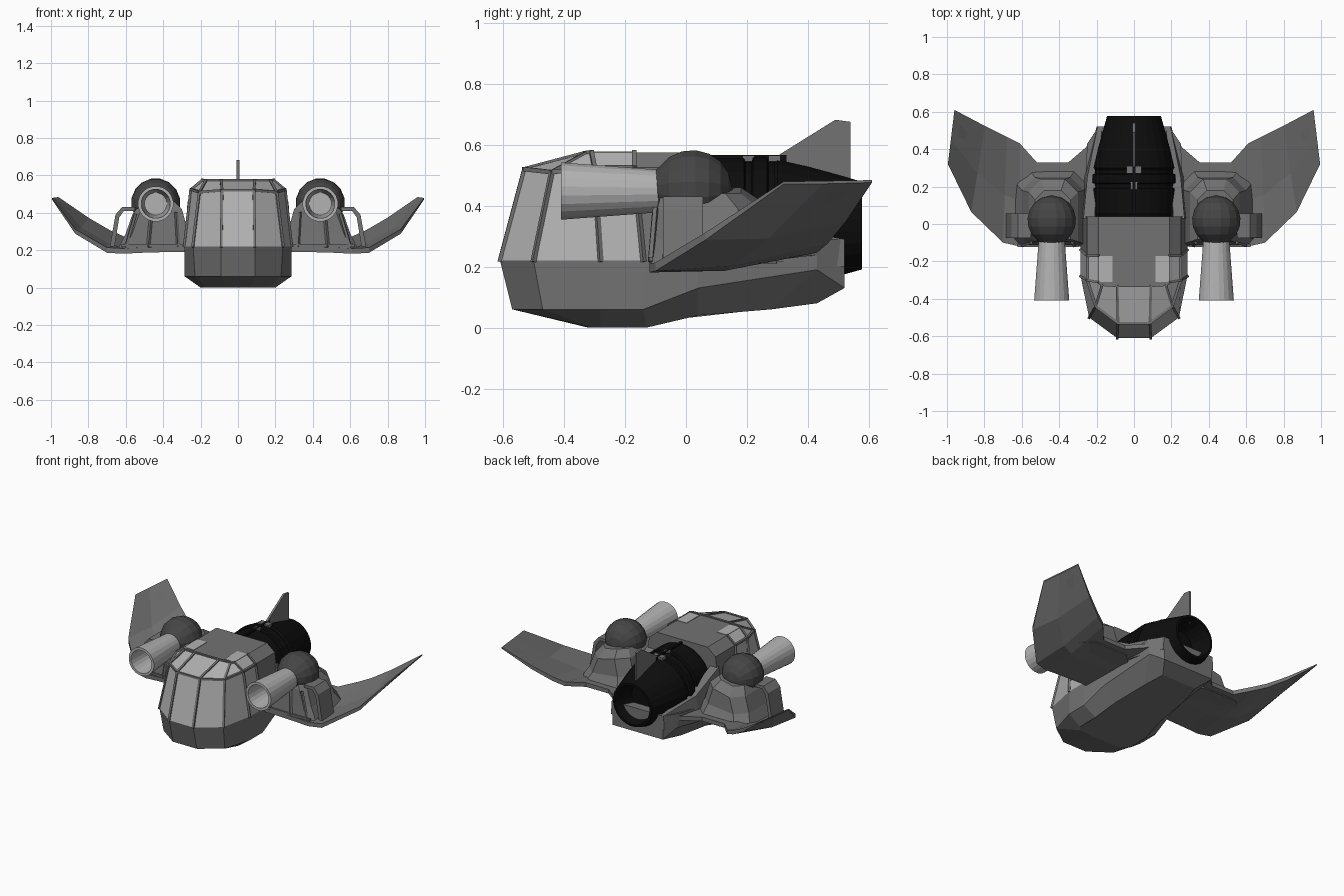
import bpy, bmesh, math
from mathutils import Vector

if "Cube" in bpy.data.objects:
    bpy.data.objects.remove(bpy.data.objects["Cube"])


def material(name, v):
    m = bpy.data.materials.new(name)
    m.diffuse_color = (v, v, v, 1)
    m.use_nodes = True
    m.node_tree.nodes["Principled BSDF"].inputs["Base Color"].default_value = m.diffuse_color
    return m


BODY, DARK = material("body_grey", 0.17), material("dark_grey", 0.06)
BLACK, PALE = material("engine_black", 0.004), material("pale_grey", 0.45)


def finish(name, bm, mats, mirror=False):
    bmesh.ops.remove_doubles(bm, verts=bm.verts, dist=1e-5)
    bmesh.ops.recalc_face_normals(bm, faces=bm.faces)
    me = bpy.data.meshes.new(name)
    bm.to_mesh(me)
    bm.free()
    ob = bpy.data.objects.new(name, me)
    bpy.context.collection.objects.link(ob)
    for m in mats:
        me.materials.append(m)
    if mirror:
        ob.modifiers.new("mirror", 'MIRROR')
    return ob


def loft(name, rows, mats, symmetric=False, mirror=False, pick=None, caps=True):
    """Skin closed rings; symmetric rows are right halves, reflected here."""
    bm = bmesh.new()
    if symmetric:
        rows = [list(r) + [(-x, y, z) for x, y, z in reversed(r)] for r in rows]
    rings = [[bm.verts.new(p) for p in r] for r in rows]
    n = len(rings[0])
    for i, (a, b) in enumerate(zip(rings, rings[1:])):
        for j in range(n):
            k = (j + 1) % n
            f = bm.faces.new((a[j], a[k], b[k], b[j]))
            if pick:
                f.material_index = pick(i, j if j < n // 2 else n - 2 - j)
    if caps:
        bm.faces.new(rings[0])
        bm.faces.new(rings[-1])
    return finish(name, bm, mats, mirror)


def lathe(name, profile, cx, cz, n, mats, mirror=False):
    """Turn a (radius, y) profile around an axis parallel to y."""
    rows = [[(cx + r * math.cos(2 * math.pi * (i + .5) / n), y,
              cz + r * math.sin(2 * math.pi * (i + .5) / n)) for i in range(n)]
            for r, y in profile]
    return loft(name, rows, mats, mirror=mirror)


def beams(name, paths, w, mats, mirror=True):
    """Square bars along each segment of each path."""
    bm = bmesh.new()
    for path in paths:
        for p, q in zip(path, path[1:]):
            p, q = Vector(p), Vector(q)
            d = q - p
            mat = d.to_track_quat('Z', 'Y').to_matrix().to_4x4()
            vs = bmesh.ops.create_cube(bm, size=1)['verts']
            for v in vs:
                v.co = (p + q) / 2 + mat @ Vector((v.co.x * w, v.co.y * w, v.co.z * (d.length + w * .6)))
    return finish(name, bm, mats, mirror)


def extrude(name, pts, offset, mats, mirror=False):
    return loft(name, [pts, [tuple(Vector(p) + Vector(offset)) for p in pts]], mats, mirror=mirror)


# Lower hull: rim, chamfer and keel rows
loft("lower_hull", [
    [(.09, -.61, .22), (.24, -.5, .22), (.285, -.28, .22), (.285, -.13, .22),
     (.27, .04, .23), (.25, .43, .29), (.19, .52, .29)],
    [(.09, -.57, .06), (.23, -.47, .06), (.285, -.28, .06), (.285, -.14, .06),
     (.27, .04, .13), (.235, .43, .19), (.19, .52, .13)],
    [(.07, -.32, 0), (.17, -.31, 0), (.2, -.28, 0), (.2, -.13, 0),
     (.18, .04, .04), (.16, .28, .06), (.13, .43, .08)]], [BODY], symmetric=True)

# Cockpit with window faces picked out by ring and column
low = [(.09, -.61, .22), (.24, -.5, .22), (.285, -.28, .22), (.285, -.14, .22), (.285, .04, .22)]
mid = [(.085, -.53, .52), (.205, -.44, .51), (.25, -.3, .525), (.25, -.17, .525), (.25, .04, .525)]
top = [(.09, -.33, .573), (.17, -.325, .573), (.19, -.31, .575), (.19, -.17, .575), (.19, .04, .575)]


def window(i, j):
    return 1 if j in (-1, 0, 1, 2) and not (i == 1 and j == 3) else 0


loft("cockpit", [low, mid, top], [BODY, PALE], symmetric=True, pick=window)
beams("window_frames", [[low[k], mid[k], top[k]] for k in (0, 1, 2, 3)] +
      [mid[:4], [(0, -.33, .573)] + top[:3], [(0, -.53, .52), mid[0]]], .014, [BODY])
extrude("roof_window", [(.115, -.31, .573), (.19, -.31, .573), (.19, -.17, .573), (.115, -.17, .573)],
        (0, 0, .005), [PALE], True)

# Swept wings: leading and trailing edge points per station
stations = [((.18, -.12, .205), (.18, .52, .26)), ((.257, -.12, .205), (.257, .41, .25)),
            ((.35, -.12, .205), (.35, .33, .24)), ((.52, -.12, .20), (.52, .33, .24)),
            ((.61, -.12, .195), (.61, .43, .26)), ((.70, -.10, .20), (.68, .465, .29)),
            ((.87, .064, .30), (.797, .524, .36)), ((.995, .32, .475), (.96, .61, .48))]
rows = []
for k, (a, b) in enumerate(stations):
    a, b = Vector(a), Vector(b)
    c = a.lerp(b, .45)
    t = .014 if k < 6 else (.012 if k == 6 else .004)
    sag = .018 if 3 < k < 7 else 0
    up = Vector((0, 0, t))
    dn = Vector((0, 0, -sag))
    rows.append([a + up, c + up + dn, b + up, b - up, c - up * 1.4 + dn, a - up])
loft("wing", rows, [BODY], mirror=True)


# Gun pods on the wing roots
def pod_ring(x0, x1, y0, y1, z, c, zin):
    return [(x0, y0, zin), (x1 - c * .5, y0, z), (x1, y0 + c * .5, z), (x1, y1 - c, z),
            (x1 - c, y1, z), (x0 + c, y1, zin), (x0, y1 - c, zin)]


loft("gun_pod", [pod_ring(.24, .64, -.115, .30, .21, .07, .21),
                 pod_ring(.27, .60, -.105, .25, .29, .07, .31),
                 pod_ring(.30, .565, -.095, .24, .39, .07, .42),
                 pod_ring(.34, .53, -.08, .18, .44, .05, .46)], [BODY], mirror=True)
beams("pod_ribs", [[(.48, -.115, .22), (.465, -.1, .38)], [(.60, -.115, .22), (.55, -.1, .39)],
                   [(.32, -.115, .22), (.33, -.1, .40)], [(.30, -.115, .225), (.62, -.115, .225)]],
      .014, [BODY])

# Open side bracket outside each pod
arch = [(.55, .43), (.62, .43), (.655, .39), (.685, .22), (.66, .22), (.635, .375), (.61, .41), (.55, .41)]
extrude("side_bracket", [(x, -.075, z) for x, z in arch], (0, .13, 0), [BODY], True)

# Ball turrets with flat fronts, and flared hollow barrels
ball = [(.065, -.10)] + [(.132 * math.sin(a), .02 - .132 * math.cos(a))
                         for a in [math.radians(d) for d in (35, 55, 75, 95, 115, 135, 155, 179)]]
lathe("ball_turret", ball, .44, .453, 16, [DARK], True)
barrel = lathe("gun_barrel", [(.07, -.08), (.095, -.41), (.078, -.41), (.06, -.13)], .44, .448, 20, [PALE], True)

# Main engine with ring grooves and hollow nozzle
engine = [(.20, .02), (.222, .06), (.222, .19), (.21, .195), (.21, .215), (.225, .22), (.225, .265),
          (.21, .27), (.21, .29), (.218, .30), (.195, .40), (.145, .578), (.13, .578), (.10, .44)]
lathe("main_engine", engine, 0, .335, 24, [BLACK])
extrude("engine_spine", [(-.008, .05, .54), (-.008, .05, .566), (-.008, .33, .566), (-.008, .33, .54)],
        (.016, 0, 0), [BLACK])

# Tail fin and its clamp, plus side clips on the engine
extrude("tail_fin", [(-.007, .28, .54), (-.007, .31, .57), (-.007, .49, .682), (-.007, .54, .675),
                     (-.007, .54, .45)], (.014, 0, 0), [BODY])
for i, y in enumerate((.185, .27)):
    w = .018 if i == 0 else .04
    extrude(f"engine_clamp_{i + 1}", [(-w, y, .545), (w, y, .545), (w, y, .564), (-w, y, .564)],
            (0, .04, 0), [BODY])

# Cradle walls joining hull, pods and engine
loft("engine_cradle", [[(.19, .03, .22), (.285, .03, .22), (.27, .03, .46), (.21, .03, .46)],
                       [(.19, .25, .22), (.27, .25, .22), (.25, .25, .34), (.2, .25, .34)],
                       [(.15, .52, .2), (.2, .52, .2), (.195, .52, .29), (.17, .52, .29)]],
     [BODY], mirror=True)
